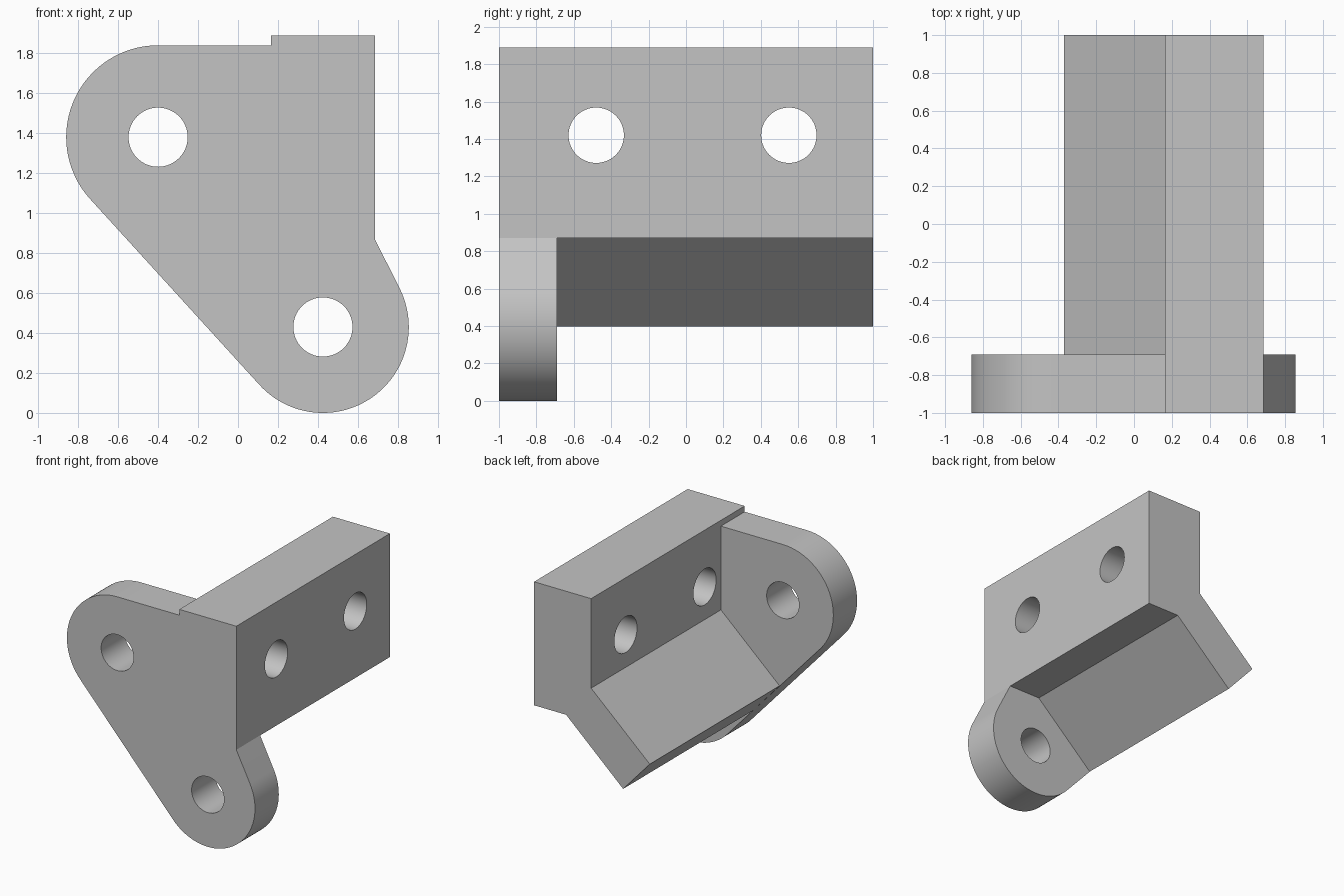
import bpy, bmesh, math

cube = bpy.data.objects.get("Cube")
if cube:
    bpy.data.objects.remove(cube, do_unlink=True)

grey = bpy.data.materials.new("plain grey")
grey.use_nodes = True
colour = (0.55, 0.55, 0.55, 1)
grey.diffuse_color = colour
grey.node_tree.nodes["Principled BSDF"].inputs["Base Color"].default_value = colour

FRONT, STEP, BACK = -1.0, -0.69, 1.0
TOP, WALL_IN, WALL_OUT, WALL_BASE = 1.888, 0.165, 0.685, 0.87
UPPER, UPPER_R = (-0.40, 1.38), 0.46
LOWER, LOWER_R = (0.425, 0.43), 0.43
HOLE_R = 0.148


def extrude_profile(name, points, y0, y1):
    """Solid from an x-z outline, running from y0 to y1."""
    bm = bmesh.new()
    face = bm.faces.new([bm.verts.new((x, y0, z)) for x, z in points])
    new = bmesh.ops.extrude_face_region(bm, geom=[face])["geom"]
    moved = [v for v in new if isinstance(v, bmesh.types.BMVert)]
    bmesh.ops.translate(bm, verts=moved, vec=(0, y1 - y0, 0))
    bmesh.ops.recalc_face_normals(bm, faces=bm.faces)
    mesh = bpy.data.meshes.new(name)
    bm.to_mesh(mesh)
    bm.free()
    mesh.materials.append(grey)
    obj = bpy.data.objects.new(name, mesh)
    bpy.context.collection.objects.link(obj)
    return obj


def arc(centre, radius, start, end, steps):
    angles = [start + (end - start) * i / steps for i in range(steps + 1)]
    return [(centre[0] + radius * math.cos(a), centre[1] + radius * math.sin(a))
            for a in angles]


def drill(obj, location, rotation):
    """Cut a round through hole."""
    bpy.ops.mesh.primitive_cylinder_add(vertices=64, radius=HOLE_R, depth=1.2,
                                        location=location, rotation=rotation)
    cutter = bpy.context.object
    cutter.name = "hole_cutter"
    cutter.hide_render = True
    cutter.data.materials.append(grey)
    mod = obj.modifiers.new("hole", 'BOOLEAN')
    mod.operation, mod.solver, mod.object = 'DIFFERENCE', 'EXACT', cutter
    bpy.context.view_layer.objects.active = obj
    bpy.ops.object.modifier_apply(modifier=mod.name)
    bpy.data.objects.remove(cutter, do_unlink=True)


def shade(obj):
    bpy.ops.object.select_all(action='DESELECT')
    obj.select_set(True)
    bpy.context.view_layer.objects.active = obj
    bpy.ops.object.shade_smooth_by_angle(angle=math.radians(20))


# Tangent directions joining the two rounded lugs and the wall corner
dx, dz = LOWER[0] - UPPER[0], LOWER[1] - UPPER[1]
side = (math.atan2(dz, dx) - math.acos((UPPER_R - LOWER_R) / math.hypot(dx, dz))
        + math.tau)
px, pz = WALL_OUT - LOWER[0], WALL_BASE - LOWER[1]
finish = math.atan2(pz, px) - math.acos(LOWER_R / math.hypot(px, pz)) + math.tau

# Front plate with two rounded lugs
outline = [(WALL_OUT, WALL_BASE), (WALL_OUT, TOP), (WALL_IN, TOP),
           (WALL_IN, UPPER[1] + UPPER_R)]
outline += arc(UPPER, UPPER_R, math.pi / 2, side, 40)
outline += arc(LOWER, LOWER_R, side, finish, 48)
plate = extrude_profile("front_plate", outline, FRONT, STEP)
for x, z in (UPPER, LOWER):
    drill(plate, (x, FRONT, z), (math.pi / 2, 0, 0))

# Upright wall with the sloping flange, running to the back
section = [(WALL_OUT, TOP), (WALL_IN, TOP), (WALL_IN, 1.15), (-0.37, 0.667),
           (-0.127, 0.398), (0.393, WALL_BASE), (WALL_OUT, WALL_BASE)]
wall = extrude_profile("angled_wall", section, STEP, BACK)
for y in (-0.48, 0.55):
    drill(wall, (WALL_OUT, y, 1.42), (0, math.pi / 2, 0))

for part in (plate, wall):
    shade(part)
